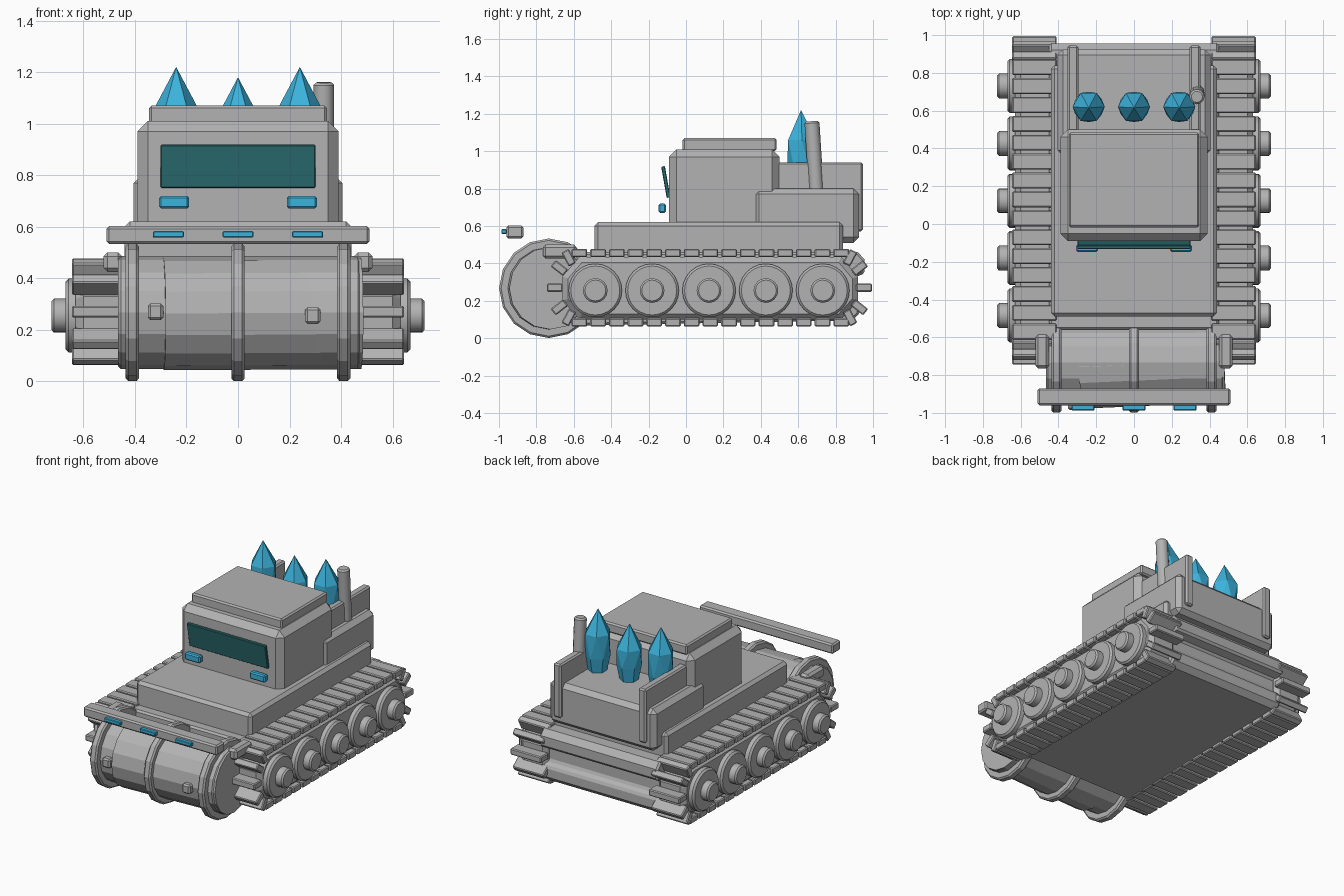
import bpy, bmesh, math
from mathutils import Matrix, Vector

old = bpy.data.objects.get("Cube")
if old:
    bpy.data.objects.remove(old, do_unlink=True)


def material(name, rgb):
    m = bpy.data.materials.new(name)
    m.use_nodes = True
    m.diffuse_color = (*rgb, 1)
    m.node_tree.nodes["Principled BSDF"].inputs["Base Color"].default_value = (*rgb, 1)
    return m


GREY = material("stone grey", (0.45, 0.45, 0.45))
CYAN = material("crystal cyan", (0.045, 0.45, 0.72))
GLASS = material("dark teal glass", (0.025, 0.16, 0.17))


def finish(name, bm, mat, bevel=0.0, smooth=False):
    """Turn a bmesh into an object, with optional chamfered edges."""
    bmesh.ops.recalc_face_normals(bm, faces=bm.faces[:])
    me = bpy.data.meshes.new(name)
    bm.to_mesh(me)
    bm.free()
    me.materials.append(mat)
    ob = bpy.data.objects.new(name, me)
    bpy.context.collection.objects.link(ob)
    if bevel:
        b = ob.modifiers.new("chamfer", 'BEVEL')
        b.width = bevel
        b.segments = 1
        b.limit_method = 'ANGLE'
        b.angle_limit = math.radians(50)
    if smooth:
        bpy.ops.object.select_all(action='DESELECT')
        ob.select_set(True)
        bpy.context.view_layer.objects.active = ob
        bpy.ops.object.shade_smooth_by_angle(angle=math.radians(37))
    return ob


def box(name, x, y, z, mat=GREY, bevel=0.01, tilt=0.0):
    """Box from (min, max) ranges, tilted about its own x axis."""
    bm = bmesh.new()
    mid = Vector([(a + b) / 2 for a, b in (x, y, z)])
    size = [b - a for a, b in (x, y, z)]
    bmesh.ops.create_cube(bm, size=1, matrix=Matrix.Translation(mid)
                          @ Matrix.Rotation(tilt, 4, 'X') @ Matrix.Diagonal((*size, 1)))
    return finish(name, bm, mat, bevel)


def rod(name, a, b, r, sides, mat=GREY, bevel=0.01, smooth=False):
    """Cylinder from point a to point b."""
    a, b = Vector(a), Vector(b)
    bm = bmesh.new()
    spin = (b - a).to_track_quat('Z', 'Y').to_matrix().to_4x4()
    bmesh.ops.create_cone(bm, cap_ends=True, segments=sides, radius1=r, radius2=r,
                          depth=(b - a).length, matrix=Matrix.Translation((a + b) / 2) @ spin)
    return finish(name, bm, mat, bevel, smooth)


def extrude_side(name, outline, x0, x1, bevel):
    """Extrude a (y, z) outline across x."""
    bm = bmesh.new()
    face = bm.faces.new([bm.verts.new((x0, y, z)) for y, z in outline])
    new = bmesh.ops.extrude_face_region(bm, geom=[face])["geom"]
    bmesh.ops.translate(bm, vec=(x1 - x0, 0, 0),
                        verts=[v for v in new if isinstance(v, bmesh.types.BMVert)])
    return finish(name, bm, GREY, bevel)


# Hull with a rear recess between two beams, deck and cab
HULL = [(-0.56, 0.068), (0.89, 0.095), (0.925, 0.13), (0.925, 0.2), (0.885, 0.23),
        (0.885, 0.32), (0.955, 0.345), (0.955, 0.42), (0.92, 0.46), (-0.56, 0.46)]
extrude_side("lower_hull", HULL, -0.45, 0.45, 0.012)
box("upper_deck", (-0.44, 0.44), (-0.49, 0.84), (0.42, 0.62), bevel=0.02)
box("cab", (-0.39, 0.39), (-0.09, 0.5), (0.58, 1.01), bevel=0.04)
box("cab_roof", (-0.345, 0.345), (-0.018, 0.485), (1.0, 1.07))
box("windscreen", (-0.3, 0.3), (-0.118, -0.098), (0.75, 0.92), GLASS, 0.004, math.radians(10))

# Rear engine bay and exhaust
box("engine_bay", (-0.405, 0.405), (0.36, 0.925), (0.51, 0.8), bevel=0.03)
rod("exhaust", (0.333, 0.699, 0.75), (0.333, 0.673, 1.16), 0.04, 12, smooth=True)

# Front roller, its leaning skin and the hoops around it
AY, AZ = -0.733, 0.267
rod("roller", (-0.465, AY, AZ), (0.475, AY, AZ), 0.22, 16)
rod("roller_skin", (-0.29, AY - 0.025, AZ - 0.004), (0.477, AY + 0.008, AZ), 0.22, 16, bevel=0)
for i, x in enumerate((-0.41, 0, 0.41)):
    rod(f"roller_hoop_{i}", (x - 0.026, AY, AZ), (x + 0.026, AY, AZ), 0.266, 16)
for i, (x, z) in enumerate(((-0.32, 0.27), (0.29, 0.255))):
    box(f"roller_stud_{i}", (x - 0.03, x + 0.03), (-0.985, -0.92), (z - 0.032, z + 0.032))

# Front bumper with marker lights
box("bumper", (-0.51, 0.51), (-0.96, -0.87), (0.533, 0.602))
for i, x in enumerate((-0.27, 0, 0.27)):
    box(f"marker_light_{i}", (x - 0.06, x + 0.06), (-0.987, -0.958), (0.558, 0.583), CYAN, 0.004)

# Six-sided crystals with twisted facets, growing from the engine bay
for i, (x, top) in enumerate(((-0.24, 1.22), (0, 1.18), (0.24, 1.22))):
    bm = bmesh.new()
    rings = []
    for r, z, turn in ((0.052, 0.76, 0.5), (0.08, 0.9, 0.5), (0.085, top - 0.16, 0)):
        angles = [math.tau * (k + turn) / 6 for k in range(6)]
        rings.append([bm.verts.new((x + r * math.cos(a), 0.62 + r * math.sin(a), z))
                      for a in angles])
    tip = bm.verts.new((x, 0.615, top))
    base, low, high = rings
    bm.faces.new(base)
    for k in range(6):
        n = (k + 1) % 6
        bm.faces.new((base[k], base[n], low[n], low[k]))
        bm.faces.new((high[k], high[n], low[k]))
        bm.faces.new((low[k], low[n], high[n]))
        bm.faces.new((high[k], high[n], tip))
    finish(f"crystal_{i}", bm, CYAN)

# Mirrored parts: fins, lamps, roller arms, tracks and wheels
TRACK = [(-0.66, 0.2), (-0.66, 0.33), (-0.57, 0.435), (0.83, 0.435),
         (0.92, 0.33), (0.92, 0.2), (0.83, 0.1), (-0.57, 0.1)]
for side, s in (("left", 1), ("right", -1)):
    def span(a, b):
        return tuple(sorted((s * a, s * b)))

    box(f"{side}_fin", span(0.295, 0.352), (0.48, 0.945), (0.57, 0.94))
    box(f"{side}_headlamp", span(0.19, 0.306), (-0.147, -0.108), (0.67, 0.72), CYAN, 0.008)
    box(f"{side}_roller_arm", span(0.45, 0.522), (-0.765, -0.585), (0.425, 0.5), bevel=0.015)
    extrude_side(f"{side}_track_belt", TRACK, s * 0.42, s * 0.63, 0.03)

    # Track pads: straight runs above and below, radial cleats at both ends
    pads = [(-0.57 + 0.1 * k, z, 0) for k in range(15) for z in (0.455, 0.085)]
    for dy, dz, turn in ((0, 0, 0), (0.025, 0.105, 38), (0.025, -0.105, -38),
                         (0.075, 0.16, 62), (0.075, -0.16, -62)):
        pads.append((0.952 - dy, 0.27 + dz, math.radians(turn)))
        pads.append((-0.702 + dy, 0.27 + dz, -math.radians(turn)))
    for k, (y, z, turn) in enumerate(pads):
        box(f"{side}_track_pad_{k}", span(0.41, 0.645), (y - 0.042, y + 0.042),
            (z - 0.022, z + 0.022), bevel=0.006, tilt=turn)

    for k in range(5):
        y = -0.485 + 0.304 * k
        rod(f"{side}_wheel_{k}", (s * 0.5, y, 0.255), (s * 0.67, y, 0.255), 0.143, 24,
            bevel=0.012, smooth=True)
        rod(f"{side}_wheel_hub_{k}", (s * 0.64, y, 0.255), (s * 0.724, y, 0.255), 0.066, 16,
            bevel=0.01, smooth=True)
